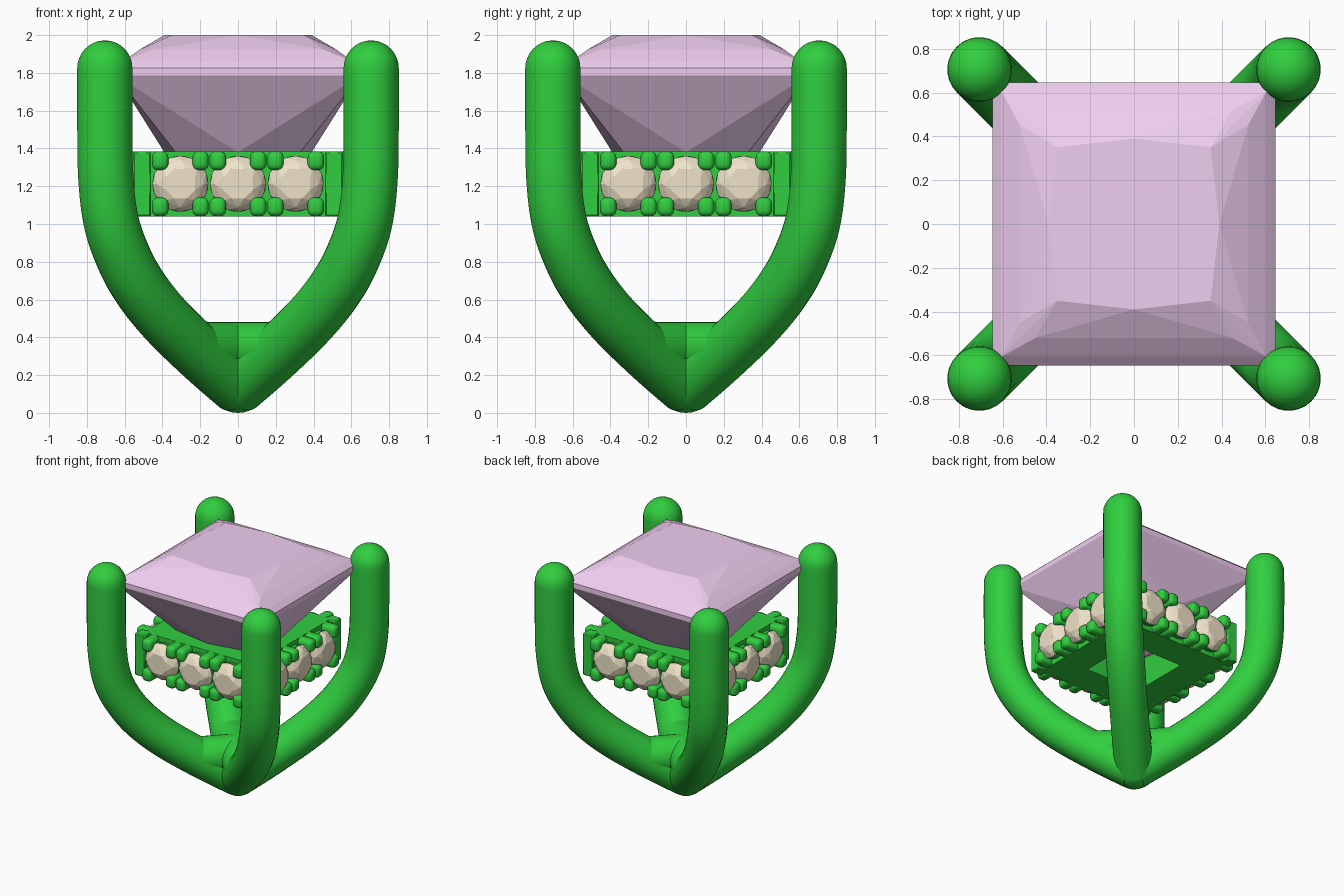
import bpy, bmesh, math
from mathutils import Matrix, Vector

if "Cube" in bpy.data.objects:
    bpy.data.objects.remove(bpy.data.objects["Cube"])


def material(name, rgb):
    m = bpy.data.materials.new(name)
    m.diffuse_color = (*rgb, 1)
    m.use_nodes = True
    m.node_tree.nodes["Principled BSDF"].inputs["Base Color"].default_value = m.diffuse_color
    return m


METAL = material("green_metal", (0.03, 0.62, 0.05))
PINK = material("pink_gem", (0.87, 0.62, 0.87))
CREAM = material("cream_gem", (0.87, 0.77, 0.58))


def finish(bm, name, mat, smooth=True):
    bmesh.ops.recalc_face_normals(bm, faces=bm.faces)
    me = bpy.data.meshes.new(name)
    bm.to_mesh(me)
    bm.free()
    me.materials.append(mat)
    ob = bpy.data.objects.new(name, me)
    bpy.context.collection.objects.link(ob)
    if smooth:
        bpy.ops.object.select_all(action='DESELECT')
        bpy.context.view_layer.objects.active = ob
        ob.select_set(True)
        bpy.ops.object.shade_smooth_by_angle(angle=math.radians(40))
    return ob


def quarter_turns(ob, name):
    # three more linked copies around the z axis
    for k in range(1, 4):
        c = ob.copy()
        c.name = f"{name}_{k + 1}"
        c.matrix_world = Matrix.Rotation(k * math.pi / 2, 4, 'Z')
        bpy.context.collection.objects.link(c)


def box(bm, lo, hi, bevel=0.0, segs=3):
    lo, hi = Vector(lo), Vector(hi)
    m = Matrix.Translation((lo + hi) / 2) @ Matrix.Diagonal((*(hi - lo), 1))
    vs = bmesh.ops.create_cube(bm, size=1, matrix=m)['verts']
    if bevel:
        edges = list({e for v in vs for e in v.link_edges})
        bmesh.ops.bevel(bm, geom=edges, offset=bevel, segments=segs,
                        profile=0.5, affect='EDGES')


def hull(points, name, mat):
    bm = bmesh.new()
    for p in points:
        bm.verts.new(p)
    bmesh.ops.convex_hull(bm, input=bm.verts)
    bmesh.ops.dissolve_limit(bm, angle_limit=0.01, verts=bm.verts, edges=bm.edges)
    return finish(bm, name, mat, smooth=False)


# Curved claws: tube swept in the diagonal plane, with a domed tip
pts = [(-.10, .06), (0, .14), (.19, .305), (.39, .50), (.53, .68), (.62, .855),
       (.675, 1.03), (.70, 1.25), (.705, 1.5), (.705, 1.825), (.705, 2.1)]
path = []
for i in range(1, len(pts) - 2):
    p0, p1, p2, p3 = (Vector(p) for p in pts[i - 1:i + 3])
    for s in range(6):
        t = s / 6
        path.append(.5 * (2 * p1 + (p2 - p0) * t + (2 * p0 - 5 * p1 + 4 * p2 - p3) * t * t
                          + (3 * p1 - p0 - 3 * p2 + p3) * t ** 3))
R = 0.147
rings = [(p.x * math.sqrt(2), p.y, R) for p in path]
for k in range(9):
    a = k / 8 * math.radians(87)
    rings.append((.705 * math.sqrt(2), 1.825 + R * math.sin(a), R * math.cos(a)))
bm = bmesh.new()
N = 28
prev = None
for i, (d, z, r) in enumerate(rings):
    a, b = rings[max(i - 1, 0)], rings[min(i + 1, len(rings) - 1)]
    t = Vector((b[0] - a[0], b[1] - a[1])).normalized()
    ring = []
    for k in range(N):
        ang = 2 * math.pi * k / N
        u, w = r * math.cos(ang), r * math.sin(ang)
        ring.append(bm.verts.new((d + t.y * u, w, z - t.x * u)))
    if prev:
        for k in range(N):
            bm.faces.new((prev[k], prev[(k + 1) % N], ring[(k + 1) % N], ring[k]))
    else:
        bm.faces.new(ring)
    prev = ring
bm.faces.new(prev)
bmesh.ops.rotate(bm, verts=bm.verts, matrix=Matrix.Rotation(math.pi / 4, 3, 'Z'))
claw = finish(bm, "claw", METAL)
quarter_turns(claw, "claw")

# Base knob and crossed bars joining the claws
bm = bmesh.new()
bmesh.ops.create_uvsphere(bm, u_segments=28, v_segments=14, radius=1,
                          matrix=Matrix.Translation((0, 0, .14)) @ Matrix.Diagonal((.15, .15, .14, 1)))
finish(bm, "base_knob", METAL)
for k, nm in ((1, "cross_bar"), (3, "cross_bar_2")):
    bm = bmesh.new()
    bmesh.ops.create_cone(bm, cap_ends=True, segments=32, radius1=.145, radius2=.145, depth=.6,
                          matrix=Matrix.Translation((0, 0, .335))
                          @ Matrix.Rotation(k * math.pi / 4, 4, 'Z')
                          @ Matrix.Rotation(math.pi / 2, 4, 'Y'))
    finish(bm, nm, METAL)

# Square centre gem, symmetric in eight octants
seeds = [(.35, .35, 2.0), (0, .39, 2.0), (.45, .52, 1.924), (.605, .605, 1.862),
         (.645, .645, 1.825), (.645, .645, 1.785), (.33, .33, 1.38),
         (0, .39, 1.38), (0, 0, 1.08)]
gem = {(sx * p, sy * q, z) for x, y, z in seeds for p, q in ((x, y), (y, x))
       for sx in (1, -1) for sy in (1, -1)}
hull(sorted(gem), "centre_gem", PINK)

# Halo frame: four rails around a square opening, with corner posts
Z0, Z1, ZC = 1.04, 1.385, 1.213
bm = bmesh.new()
box(bm, (-.50, -.50, Z0), (.50, -.25, Z1))
box(bm, (.46, -.555, Z0), (.555, -.46, Z1), .008, 1)
rail = finish(bm, "halo_rail", METAL)
quarter_turns(rail, "halo_rail")

# Stone cups and bead claws along each halo side
bm = bmesh.new()
for cx in (-.305, 0, .305):
    bmesh.ops.create_cone(bm, cap_ends=True, segments=32, radius1=.135, radius2=.148, depth=.05,
                          matrix=Matrix.Translation((cx, -.515, ZC)) @ Matrix.Rotation(math.pi / 2, 4, 'X'))
    for sx in (-1, 1):
        for sz in (-1, 1):
            px, pz = cx + sx * .107, ZC + sz * .122
            box(bm, (px - .043, -.615, pz - .05), (px + .043, -.46, pz + .05), .03)
seat = finish(bm, "bead_claws", METAL)
quarter_turns(seat, "bead_claws")

# Small round faceted stones, three per side
for i, cx in enumerate((-.305, 0, .305)):
    p = [(cx, -.40, ZC)]
    for n, r, y, off in ((8, .085, -.612, .5), (8, .125, -.588, 0), (16, .148, -.555, 0), (16, .148, -.545, 0)):
        for k in range(n):
            a = 2 * math.pi * (k + off) / n
            p.append((cx + r * math.cos(a), y, ZC + r * math.sin(a)))
    stone = hull(p, f"side_stone_{i + 1}", CREAM)
    quarter_turns(stone, f"side_stone_{i + 1}_side")
